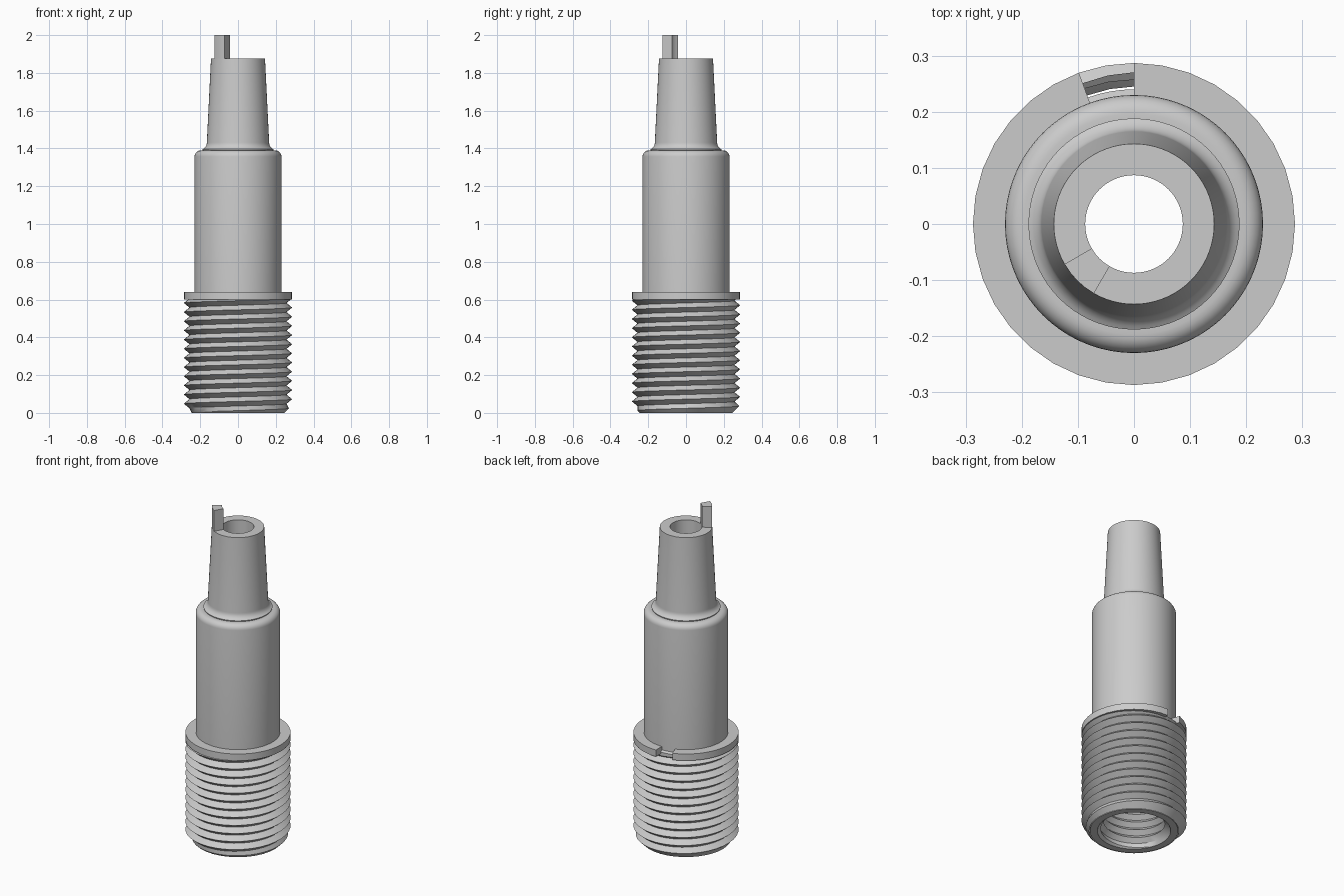
import bpy
import bmesh
from math import sin, cos, pi, radians

cube = bpy.data.objects.get("Cube")
if cube:
    bpy.data.objects.remove(cube, do_unlink=True)

steel = bpy.data.materials.new("plain_grey_steel")
steel.use_nodes = True
GREY = (0.6, 0.6, 0.6, 1)
steel.diffuse_color = GREY
steel.node_tree.nodes["Principled BSDF"].inputs["Base Color"].default_value = GREY


def finish(name, bm):
    mesh = bpy.data.meshes.new(name)
    bm.to_mesh(mesh)
    bm.free()
    mesh.materials.append(steel)
    obj = bpy.data.objects.new(name, mesh)
    bpy.context.collection.objects.link(obj)
    bpy.ops.object.select_all(action='DESELECT')
    obj.select_set(True)
    bpy.context.view_layer.objects.active = obj
    bpy.ops.object.shade_smooth_by_angle(angle=radians(30))
    return obj


def ring_verts(bm, points, angle):
    return [bm.verts.new((r * cos(angle), r * sin(angle), z)) for r, z in points]


def sweep(name, points, start, end, steps):
    """Turn a closed profile of (radius, z) about z, capped if not a full turn."""
    bm = bmesh.new()
    full = end - start >= 360
    count = steps if full else steps + 1
    rings = [ring_verts(bm, points, radians(start + (end - start) * i / steps))
             for i in range(count)]
    n = len(points)
    for i in range(steps):
        a, b = rings[i], rings[(i + 1) % count]
        for k in range(n):
            m = (k + 1) % n
            bm.faces.new((a[k], b[k], b[m], a[m]))
    if not full:
        bm.faces.new(rings[0])
        bm.faces.new(rings[-1])
    bmesh.ops.recalc_face_normals(bm, faces=bm.faces)
    return finish(name, bm)


def thread(name, root, crest, top, limit, inward=False, pitch=0.0485, steps=36):
    """Helical V thread, trimmed flat at both ends, with a lead-in chamfer."""
    bm = bmesh.new()
    turns = int(top / pitch) + 3
    columns = []
    for i in range(steps + 1):
        points = []
        for k in range(2 * turns):
            z = pitch * (k / 2 - 2 + i / steps)
            points.append((limit(crest if k % 2 else root, z), z))
        columns.append(ring_verts(bm, points, 2 * pi * i / steps))
    for a, b in zip(columns, columns[1:]):
        for k in range(len(a) - 1):
            bm.faces.new((a[k], b[k], b[k + 1], a[k + 1]))
    bmesh.ops.remove_doubles(bm, verts=bm.verts, dist=0.0005)
    for height, direction in ((0, -1), (top, 1)):
        geom = bm.verts[:] + bm.edges[:] + bm.faces[:]
        bmesh.ops.bisect_plane(bm, geom=geom, plane_co=(0, 0, height),
                               plane_no=(0, 0, direction), clear_outer=True)
    if inward:
        bmesh.ops.reverse_faces(bm, faces=bm.faces)
    return finish(name, bm)


def arc(cr, cz, radius, a0, a1, steps=6):
    return [(cr + radius * cos(radians(a0 + (a1 - a0) * i / steps)),
             cz + radius * sin(radians(a0 + (a1 - a0) * i / steps)))
            for i in range(steps + 1)]


# Hollow body: core, rounded shoulder, filleted taper and stepped bore
shoulder = arc(0.197, 1.357, 0.033, 0, 90)
fillet = arc(0.205, 1.432, 0.04, 245, 180)
body = ([(0.2, 0), (0.24, 0), (0.24, 0.61), (0.23, 0.62)]
        + shoulder + [(0.187, 1.39)] + fillet
        + [(0.143, 1.875), (0.087, 1.875), (0.087, 0.52), (0.2, 0.52)])
sweep("hollow_body", body, 0, 360, 72)

# Flange with a notch at the back
sweep("notched_flange", [(0.22, 0.6), (0.287, 0.6), (0.287, 0.64), (0.22, 0.64)],
      110, 450, 34)

# Upright tab on the rim
sweep("rim_tab", [(0.087, 1.87), (0.143, 1.87), (0.143, 2), (0.087, 2)],
      210, 240, 4)

# Outer and inner screw threads
thread("outer_thread", 0.257, 0.287, 0.605, lambda r, z: min(r, 0.245 + z))
thread("inner_thread", 0.192, 0.168, 0.515, lambda r, z: max(r, 0.2 - z), inward=True)
